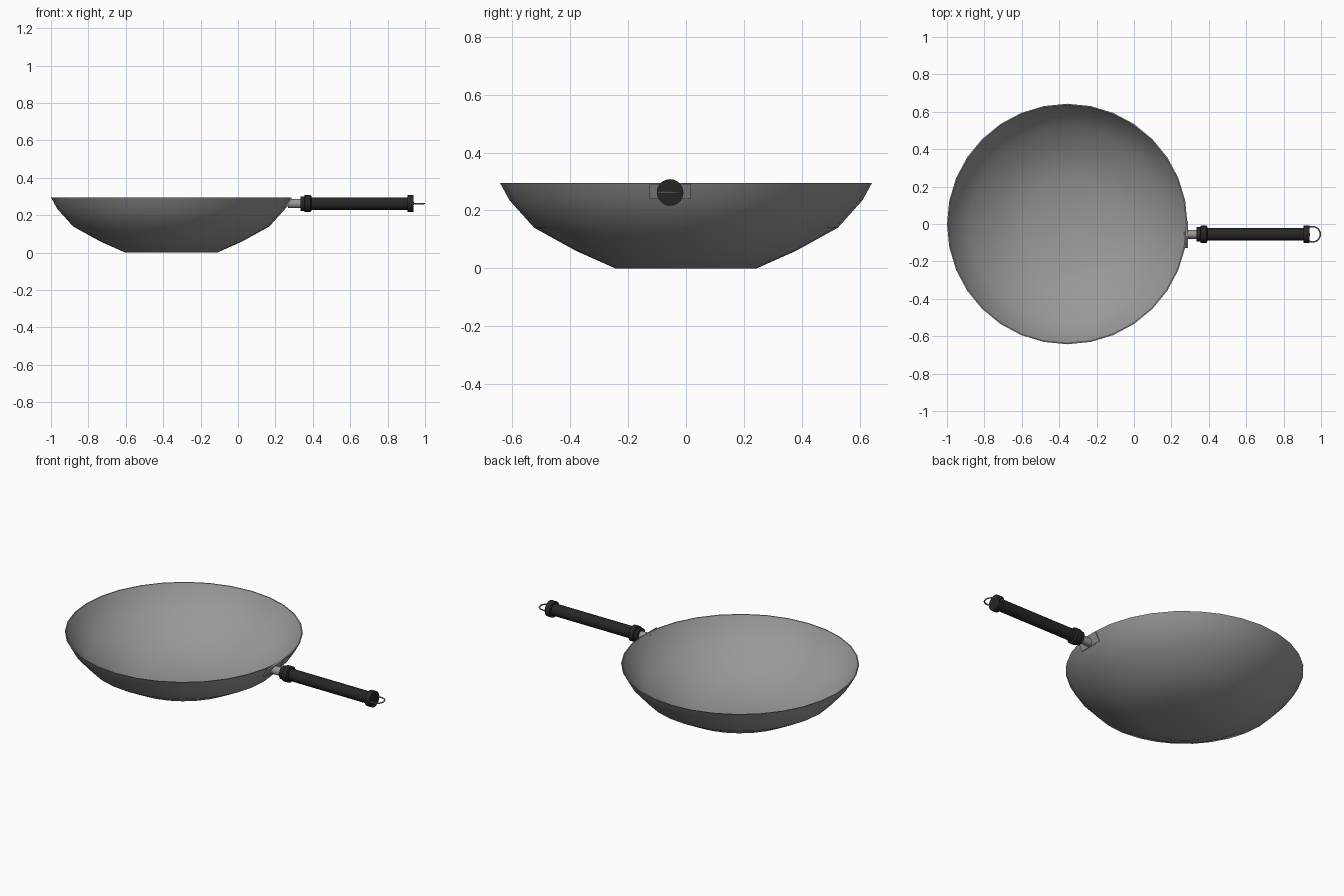
import bpy, bmesh, math
from mathutils import Matrix

cube = bpy.data.objects.get("Cube")
if cube:
    bpy.data.objects.remove(cube, do_unlink=True)


def material(name, rgb):
    m = bpy.data.materials.new(name)
    m.use_nodes = True
    m.diffuse_color = (*rgb, 1)
    m.node_tree.nodes["Principled BSDF"].inputs["Base Color"].default_value = (*rgb, 1)
    return m


steel = material("grey steel", (0.32, 0.32, 0.32))
grip = material("black grip", (0.018, 0.019, 0.018))


def finish(name, bm, mat, matrix):
    bmesh.ops.recalc_face_normals(bm, faces=bm.faces)
    mesh = bpy.data.meshes.new(name)
    bm.to_mesh(mesh)
    bm.free()
    mesh.materials.append(mat)
    ob = bpy.data.objects.new(name, mesh)
    bpy.context.collection.objects.link(ob)
    ob.matrix_world = matrix
    bpy.ops.object.select_all(action='DESELECT')
    ob.select_set(True)
    bpy.context.view_layer.objects.active = ob
    bpy.ops.object.shade_smooth_by_angle(angle=math.radians(35))
    return ob


def lathe(name, profile, sides, mat, matrix, closed=False):
    """Turn (radius, height) points around local z."""
    bm = bmesh.new()
    verts = [bm.verts.new((r, 0, z)) for r, z in profile]
    pairs = list(zip(verts, verts[1:]))
    if closed:
        pairs.append((verts[-1], verts[0]))
    edges = [bm.edges.new(p) for p in pairs]
    bmesh.ops.spin(bm, geom=verts + edges, cent=(0, 0, 0), axis=(0, 0, 1),
                   angle=2 * math.pi, steps=sides, use_duplicate=False)
    bmesh.ops.remove_doubles(bm, verts=bm.verts, dist=0.0002)
    return finish(name, bm, mat, matrix)


# Bowl: thin wall, inside follows the outside
outer = [(0, 0), (0.245, 0), (0.38, 0.06), (0.525, 0.14), (0.61, 0.235), (0.643, 0.295)]
t = 0.005
inner = [(0, t), (0.244, t), (0.378, 0.065), (0.521, 0.144), (0.605, 0.237), (0.637, 0.295)]
lathe("bowl", outer + inner[::-1], 32, steel, Matrix.Translation((-0.357, 0, 0)))

# Handle axis runs along +x
HY, HZ = -0.055, 0.262
axis = Matrix.Translation((0, HY, HZ)) @ Matrix.Rotation(math.pi / 2, 4, 'Y')

lathe("handle_stub", [(0, 0.268), (0.024, 0.268), (0.024, 0.345), (0, 0.345)],
      16, steel, axis)

# Grip with a collar at each end
lathe("handle_grip",
      [(0, 0.335), (0.039, 0.335), (0.039, 0.355), (0.046, 0.357), (0.046, 0.387),
       (0.039, 0.392), (0.034, 0.393), (0.034, 0.905), (0.046, 0.906),
       (0.046, 0.938), (0, 0.94)],
      20, grip, axis)

# Mounting plate leaning with the bowl wall
bm = bmesh.new()
bmesh.ops.create_cube(bm, size=1)
bmesh.ops.scale(bm, vec=(0.008, 0.144, 0.058), verts=bm.verts)
finish("mounting_plate", bm, steel,
       Matrix.Translation((0.271, HY, 0.268)) @ Matrix.Rotation(math.radians(28), 4, 'Y'))

# Flat hanging ring
R, w = 0.041, 0.004
section = [(R + w * math.cos(a * math.pi / 4), w * math.sin(a * math.pi / 4)) for a in range(8)]
lathe("hanging_ring", section, 24, steel, Matrix.Translation((0.955, HY, HZ)), closed=True)
